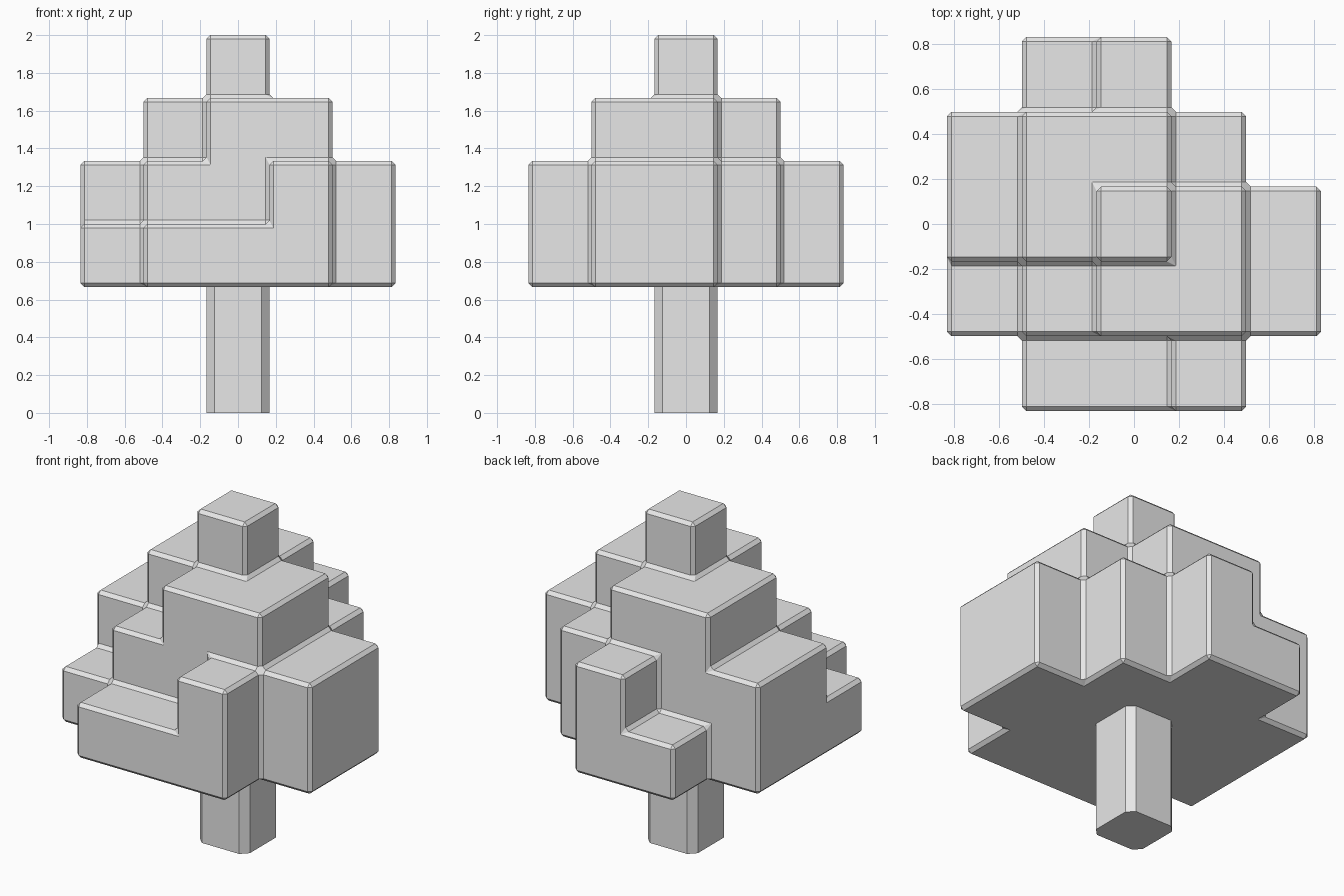
import bpy
import bmesh

cube = bpy.data.objects.get("Cube")
if cube:
    bpy.data.objects.remove(cube, do_unlink=True)

U = 1 / 3       # edge of one block
BASE = 2        # canopy underside, in blocks

grey = bpy.data.materials.new("light grey")
grey.use_nodes = True
grey.diffuse_color = (0.8, 0.8, 0.8, 1)
grey.node_tree.nodes["Principled BSDF"].inputs["Base Color"].default_value = (0.8, 0.8, 0.8, 1)

# Block heights of the canopy, back row first, x from left to right
ROWS = [".34..", "45544", "45655", "34555", ".334."]
ROWS = [".34..", "4554.", "45654", "34554", ".334."]
height = {(c - 2, 2 - r): int(h)
          for r, row in enumerate(ROWS) for c, h in enumerate(row) if h != "."}


def finish(bm, name):
    mesh = bpy.data.meshes.new(name)
    bm.to_mesh(mesh)
    bm.free()
    mesh.materials.append(grey)
    obj = bpy.data.objects.new(name, mesh)
    bpy.context.collection.objects.link(obj)
    return obj


# Canopy: only the exposed sides of the stacked blocks, merged to one skin
solid = {(x, y, z) for (x, y), top in height.items() for z in range(BASE, top)}
bm = bmesh.new()
for cell in solid:
    for axis in range(3):
        for side in (-1, 1):
            near = list(cell)
            near[axis] += side
            if tuple(near) in solid:
                continue
            a, b = (axis + 1) % 3, (axis + 2) % 3
            corners = []
            for da, db in ((-1, -1), (1, -1), (1, 1), (-1, 1)):
                p = [cell[0], cell[1], cell[2] + 0.5]
                p[axis] += side / 2
                p[a] += da / 2
                p[b] += db / 2
                corners.append(bm.verts.new([v * U for v in p]))
            bm.faces.new(corners if side > 0 else corners[::-1])
bmesh.ops.remove_doubles(bm, verts=bm.verts, dist=0.001)
bmesh.ops.dissolve_limit(bm, angle_limit=0.02, verts=bm.verts, edges=bm.edges)
canopy = finish(bm, "canopy")
bevel = canopy.modifiers.new("chamfer", 'BEVEL')
bevel.width = 0.02
bevel.segments = 1
bevel.limit_method = 'ANGLE'

# Trunk: square post with chamfered upright edges
bm = bmesh.new()
bmesh.ops.create_cube(bm, size=1)
for v in bm.verts:
    v.co = (v.co.x * U, v.co.y * U, (v.co.z + 0.5) * BASE * U)
upright = [e for e in bm.edges if abs(e.verts[0].co.z - e.verts[1].co.z) > 0.1]
bmesh.ops.bevel(bm, geom=upright, offset=0.042, segments=1, affect='EDGES')
finish(bm, "trunk")
